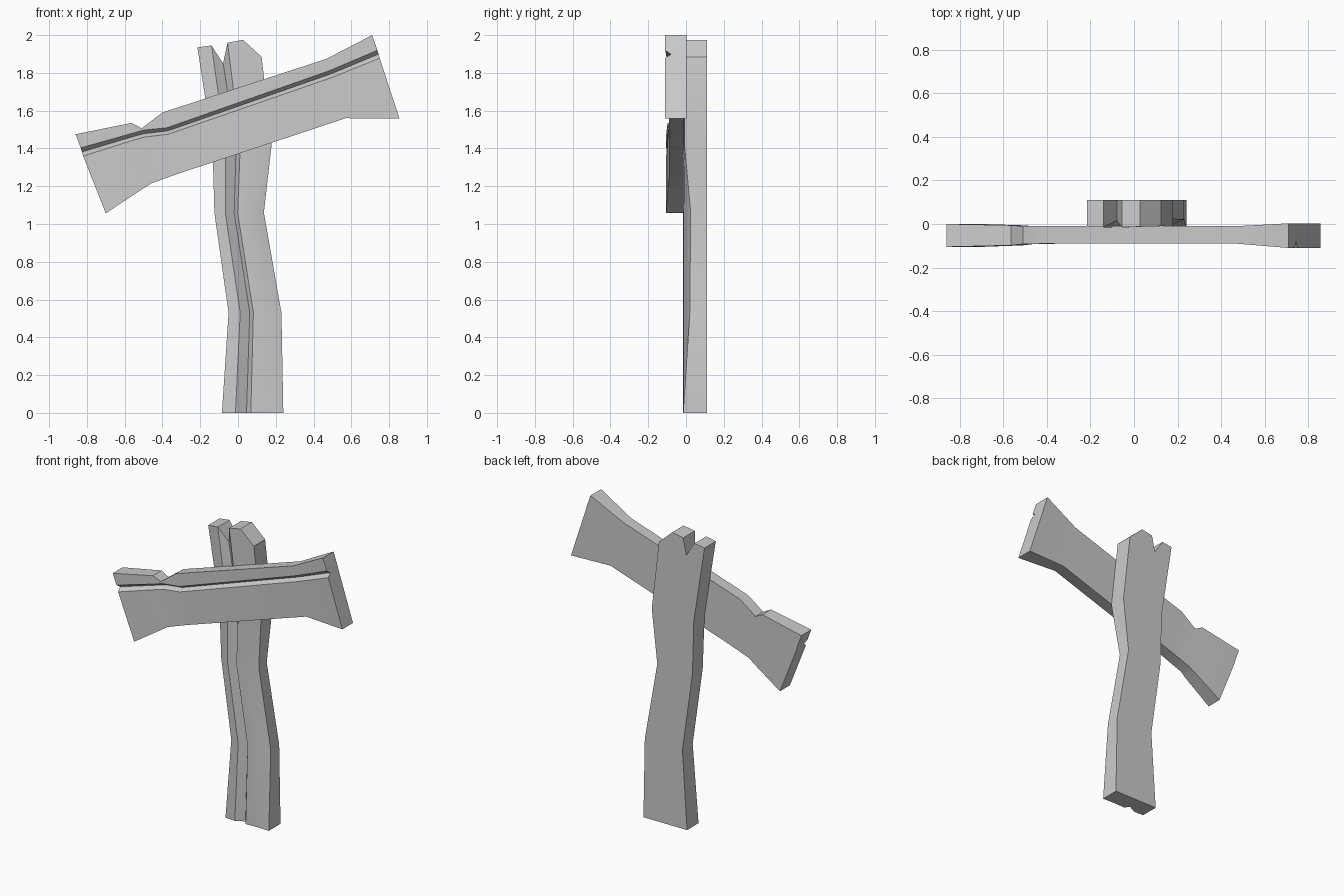
import bpy, bmesh

if "Cube" in bpy.data.objects:
    bpy.data.objects.remove(bpy.data.objects["Cube"])


def loft(name, rows):
    """Each row is (front points, back points) of equal count; skin rows into a closed solid."""
    bm = bmesh.new()
    rings = [[bm.verts.new(p) for p in front + back[::-1]] for front, back in rows]
    n = len(rings[0])
    for a, b in zip(rings, rings[1:]):
        for i in range(n):
            j = (i + 1) % n
            bm.faces.new((a[i], a[j], b[j], b[i]))
    for ring in (rings[0], rings[-1]):
        for i in range(n // 2 - 1):
            bm.faces.new((ring[i], ring[i + 1], ring[n - 2 - i], ring[n - 1 - i]))
    bmesh.ops.recalc_face_normals(bm, faces=bm.faces)
    mesh = bpy.data.meshes.new(name)
    bm.to_mesh(mesh)
    bm.free()
    obj = bpy.data.objects.new(name, mesh)
    bpy.context.collection.objects.link(obj)
    return obj


# Crooked post: columns across the width, with a shallow grain groove in front
fractions = (0, 0.22, 0.40, 0.47, 0.71, 1)
splinter_z = (1.935, 1.945, 1.85, 1.96, 1.975, 1.885)
BACK = 0.11
# z, left x, right x, front y at the left edge, front y at the right edge
levels = [
    (0.0, -0.085, 0.24, -0.012, -0.015),
    (0.53, -0.05, 0.23, 0.0, 0.02),
    (1.06, -0.125, 0.137, 0.0, 0.025),
    (1.42, -0.135, 0.178, -0.005, -0.008),
    (None, -0.215, 0.125, -0.01, -0.01),
]
post_rows = []
for z, left, right, y_left, y_right in levels:
    ys = (y_left, -0.015, 0.015, -0.015, -0.012, y_right)
    front, back = [], []
    for f, y, top in zip(fractions, ys, splinter_z):
        x = left + f * (right - left)
        h = top if z is None else z
        front.append((x, y, h))
        back.append((x, BACK, h))
    post_rows.append((front, back))
post = loft("post", post_rows)

# Tilted plank: stations along the length, with a V groove along the front
# top, groove top, groove bottom, bottom (x, z pairs), front y, back y
stations = [
    ((-0.86, 1.475), (-0.833, 1.403), (-0.82, 1.36), (-0.70, 1.057), -0.105, 0.0),
    ((-0.565, 1.535), (-0.56, 1.48), (-0.55, 1.445), (-0.51, 1.182), -0.098, -0.006),
    ((-0.51, 1.507), (-0.50, 1.497), (-0.495, 1.46), (-0.46, 1.215), -0.092, -0.01),
    ((-0.40, 1.59), (-0.375, 1.51), (-0.37, 1.475), (-0.32, 1.265), -0.09, -0.01),
    ((0.47, 1.875), (0.485, 1.812), (0.495, 1.775), (0.57, 1.56), -0.09, -0.01),
    ((0.71, 2.0), (0.738, 1.92), (0.75, 1.878), (0.855, 1.558), -0.11, 0.003),
]
plank_rows = []
for top, g_up, g_low, bottom, yf, yb in stations:
    mid = ((g_up[0] + g_low[0]) / 2, (g_up[1] + g_low[1]) / 2)
    pts = (top, g_up, mid, g_low, bottom)
    front = [(x, yf + (0.03 if i == 2 else 0), z) for i, (x, z) in enumerate(pts)]
    back = [(x, yb, z) for x, z in pts]
    plank_rows.append((front, back))
plank = loft("sign_plank", plank_rows)

# Soft shading across shallow bends, sharp edges elsewhere
for obj in (post, plank):
    bpy.ops.object.select_all(action='DESELECT')
    obj.select_set(True)
    bpy.context.view_layer.objects.active = obj
    bpy.ops.object.shade_smooth_by_angle(angle=0.52)
